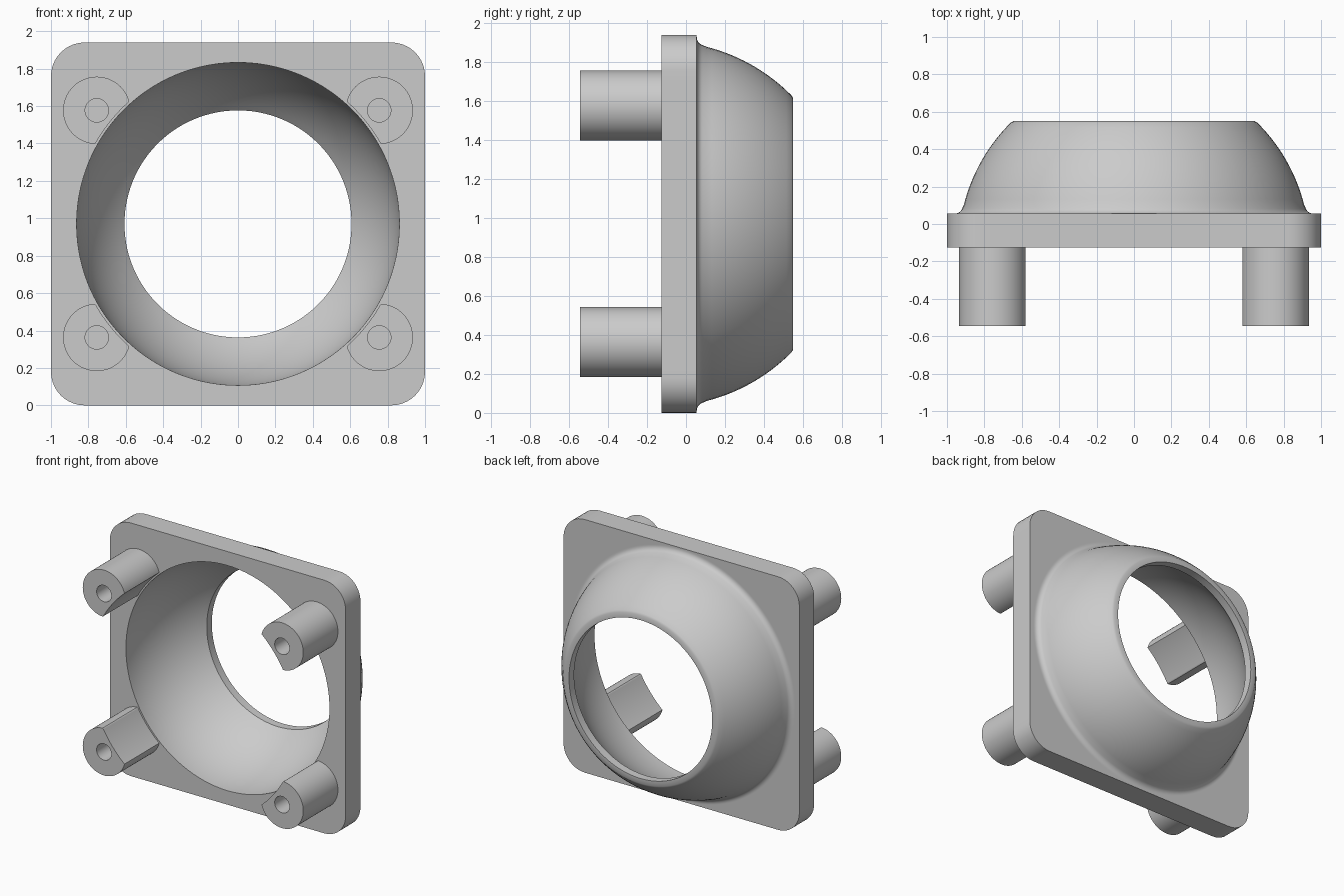
import bpy, bmesh
from math import sin, cos, pi, hypot, sqrt, radians

if "Cube" in bpy.data.objects:
    bpy.data.objects.remove(bpy.data.objects["Cube"], do_unlink=True)

MID_Z = 0.97                      # height of the opening's axis
HALF_W, HALF_H, CORNER = 1.0, 0.97, 0.18
FRONT, BACK, RIM = -0.125, 0.055, 0.55
OUTER_R, INNER_R, LIP_R = 0.9376, 0.863, 0.607

grey = bpy.data.materials.new("light_grey")
grey.use_nodes = True
grey.diffuse_color = (0.6, 0.6, 0.6, 1)
grey.node_tree.nodes["Principled BSDF"].inputs["Base Color"].default_value = (0.6, 0.6, 0.6, 1)


def loft(name, rings, closed=False):
    """Skin a list of equal-length rings of (x, y, z) points."""
    bm = bmesh.new()
    loops = [[bm.verts.new(p) for p in ring] for ring in rings]
    pairs = list(zip(loops, loops[1:]))
    if closed:
        pairs.append((loops[-1], loops[0]))
    else:
        bm.faces.new(loops[0])
        bm.faces.new(loops[-1])
    n = len(loops[0])
    for a, b in pairs:
        for i in range(n):
            j = (i + 1) % n
            bm.faces.new((a[i], a[j], b[j], b[i]))
    bmesh.ops.recalc_face_normals(bm, faces=bm.faces)
    mesh = bpy.data.meshes.new(name)
    bm.to_mesh(mesh)
    bm.free()
    mesh.materials.append(grey)
    obj = bpy.data.objects.new(name, mesh)
    bpy.context.collection.objects.link(obj)
    bpy.ops.object.select_all(action="DESELECT")
    obj.select_set(True)
    bpy.context.view_layer.objects.active = obj
    bpy.ops.object.shade_smooth_by_angle(angle=radians(30))
    return obj


# Rounded rectangle outline: corner arcs joined by subdivided straight sides
cx, cz = HALF_W - CORNER, HALF_H - CORNER
arcs = []
for k, (sx, sz) in enumerate([(1, 1), (-1, 1), (-1, -1), (1, -1)]):
    arcs.append([(sx * cx + CORNER * cos(pi / 2 * (k + t / 10)),
                  sz * cz + CORNER * sin(pi / 2 * (k + t / 10))) for t in range(11)])
outline = []
for k, arc in enumerate(arcs):
    outline += arc
    (x0, z0), (x1, z1) = arc[-1], arcs[(k + 1) % 4][0]
    outline += [(x0 + (x1 - x0) * t / 28, z0 + (z1 - z0) * t / 28) for t in range(1, 28)]


def square_ring(y):
    return [(x, y, MID_Z + z) for x, z in outline]


def round_ring(r, y):
    return [(r * x / hypot(x, z), y, MID_Z + r * z / hypot(x, z)) for x, z in outline]


def dome(radius, y):
    return sqrt(radius ** 2 - (y - FRONT) ** 2)


# Flange plate and hollow dome in one closed skin
rings = [square_ring(FRONT), square_ring(BACK), round_ring(0.966, BACK)]
for i in range(8):                                   # fillet at the dome's foot
    a = radians(270 - 76 * i / 7)
    rings.append(round_ring(0.96 + 0.045 * cos(a), 0.10 + 0.045 * sin(a)))
for i in range(17):                                  # outer dome
    y = 0.105 + (RIM - 0.008 - 0.105) * i / 16
    rings.append(round_ring(dome(OUTER_R, y), y))
rings += [round_ring(0.645, RIM), round_ring(LIP_R, RIM)]
lip_y = FRONT + sqrt(INNER_R ** 2 - LIP_R ** 2)
for i in range(21):                                  # inner dome back to the front
    y = lip_y + (FRONT - lip_y) * i / 20
    rings.append(round_ring(dome(INNER_R, y), y))
loft("flange_and_dome", rings, closed=True)


# Four posts with blind holes, trimmed by a circle around the opening
def post(name, sx, sz):
    px, pz, trim = sx * 0.755, sz * 0.607, 0.875

    def ring(r, y):
        pts = []
        for i in range(96):
            a = 2 * pi * i / 96
            x, z = px + r * cos(a), pz + r * sin(a)
            k = max(1, trim / hypot(x, z))
            pts.append((x * k, y, MID_Z + z * k))
        return pts

    loft(name, [ring(0.18, FRONT + 0.002), ring(0.18, -0.545),
                ring(0.0625, -0.545), ring(0.0625, -0.2)])


for side, sx in (("left", 1), ("right", -1)):
    for level, sz in (("upper", 1), ("lower", -1)):
        post(f"{level}_{side}_post", sx, sz)
